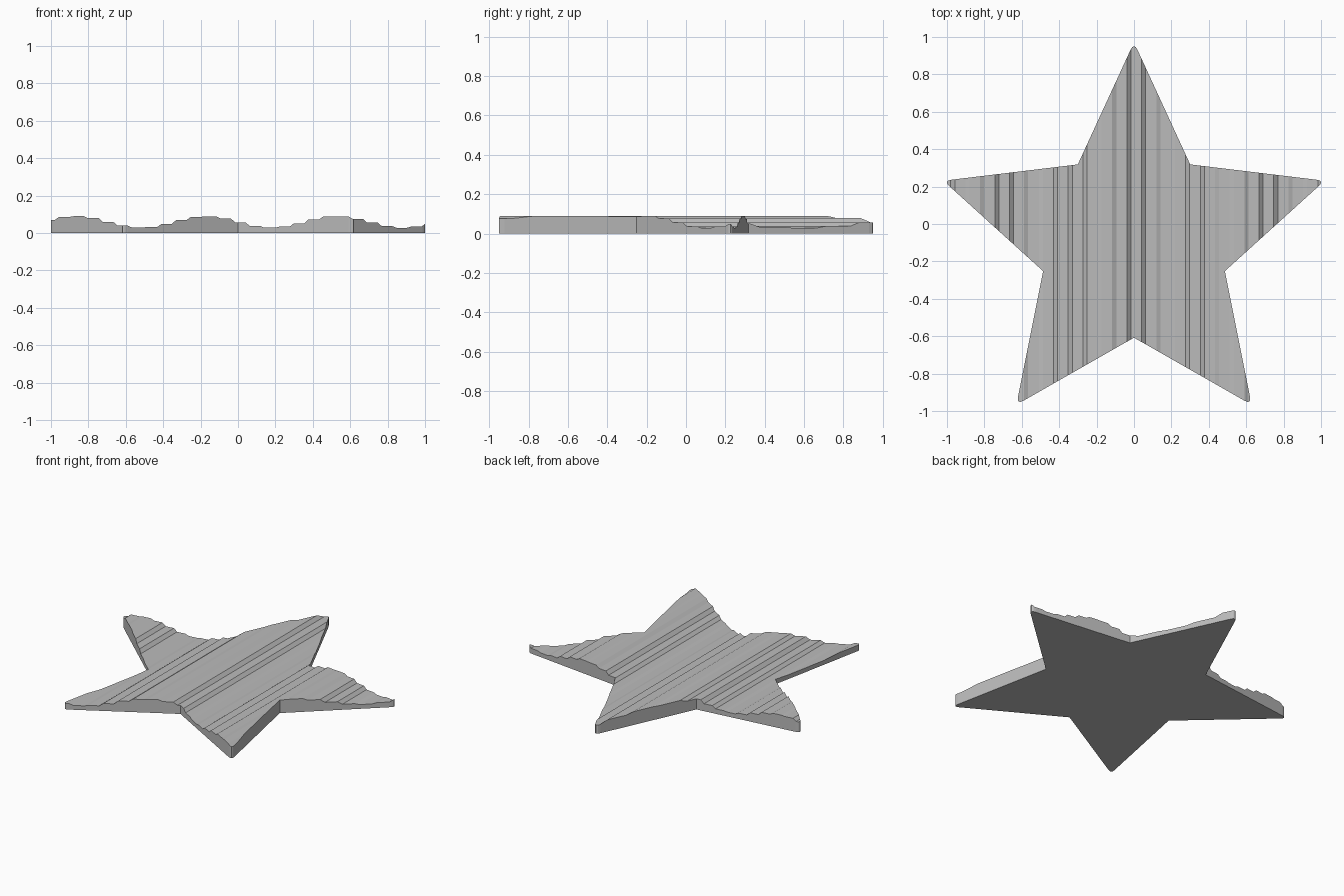
import bpy
import bmesh
import math
from mathutils import Vector

cube = bpy.data.objects.get("Cube")
if cube:
    bpy.data.objects.remove(cube)

# Plain grey finish
grey = bpy.data.materials.new("plain_grey")
grey.use_nodes = True
colour = (0.5, 0.5, 0.5, 1)
grey.diffuse_color = colour
grey.node_tree.nodes["Principled BSDF"].inputs["Base Color"].default_value = colour

STEP, START, RAMP = 0.0785, -0.027, 0.011
EDGE = 0.012


def wave(x):
    """Height of the rippled top at x."""
    return 0.069 + 0.031 * math.cos(math.tau * (x + 0.17) / 0.7)


def terrace(x):
    """Ripple cut into level strips joined by short steep ramps."""
    k = math.floor((x - START) / STEP + 0.5)
    line = START + k * STEP
    low, high = wave(line - STEP / 2), wave(line + STEP / 2)
    t = min(max((x - line + RAMP) / (2 * RAMP), 0), 1)
    return low + (high - low) * t


# Star outline: right half from top tip to bottom notch, then mirrored
half = [(0, 0.972), (0.3, 0.32), (1.018, 0.233), (0.485, -0.25), (0.628, -0.963), (0, -0.605)]
corners = [Vector(p) for p in half] + [Vector((-x, y)) for x, y in half[-2:0:-1]]

outline = []
for i, p in enumerate(corners):
    if i % 2:
        outline.append(p)
        continue
    # Round each tip with a short curve
    a = p + (corners[i - 1] - p).normalized() * 0.045
    b = p + (corners[(i + 1) % len(corners)] - p).normalized() * 0.045
    for s in range(5):
        t = s / 4
        outline.append(a * (1 - t) ** 2 + p * 2 * t * (1 - t) + b * t ** 2)

scale = 1 / max(p.x for p in outline)
middle = (max(p.y for p in outline) + min(p.y for p in outline)) / 2

bm = bmesh.new()
base = bm.faces.new([bm.verts.new((p.x * scale, (p.y - middle) * scale, 0)) for p in reversed(outline)])
top = bmesh.ops.extrude_face_region(bm, geom=[base], use_keep_orig=True)["geom"]
for v in top:
    if isinstance(v, bmesh.types.BMVert):
        v.co.z = 1
bmesh.ops.recalc_face_normals(bm, faces=bm.faces)

# Eased top edge
cap = max((f for f in bm.faces if f.calc_center_median().z > 0.9), key=lambda f: f.calc_area())
bmesh.ops.inset_region(bm, faces=[cap], thickness=EDGE, use_even_offset=True)
inner = set(cap.verts)
rim = bm.verts.layers.float.new("rim")
for v in bm.verts:
    v[rim] = 0 if v in inner else EDGE * 0.8

# Cut along the strips, then set the rippled height
for k in range(-13, 14):
    for side in (-RAMP, RAMP):
        bmesh.ops.bisect_plane(
            bm, geom=bm.verts[:] + bm.edges[:] + bm.faces[:],
            plane_co=(START + k * STEP + side, 0, 0), plane_no=(1, 0, 0))
for v in bm.verts:
    if v.co.z > 0.5:
        v.co.z = terrace(v.co.x) - v[rim]
bmesh.ops.recalc_face_normals(bm, faces=bm.faces)

mesh = bpy.data.meshes.new("star_plate")
bm.to_mesh(mesh)
bm.free()
mesh.materials.append(grey)
star = bpy.data.objects.new("star_plate", mesh)
bpy.context.collection.objects.link(star)
